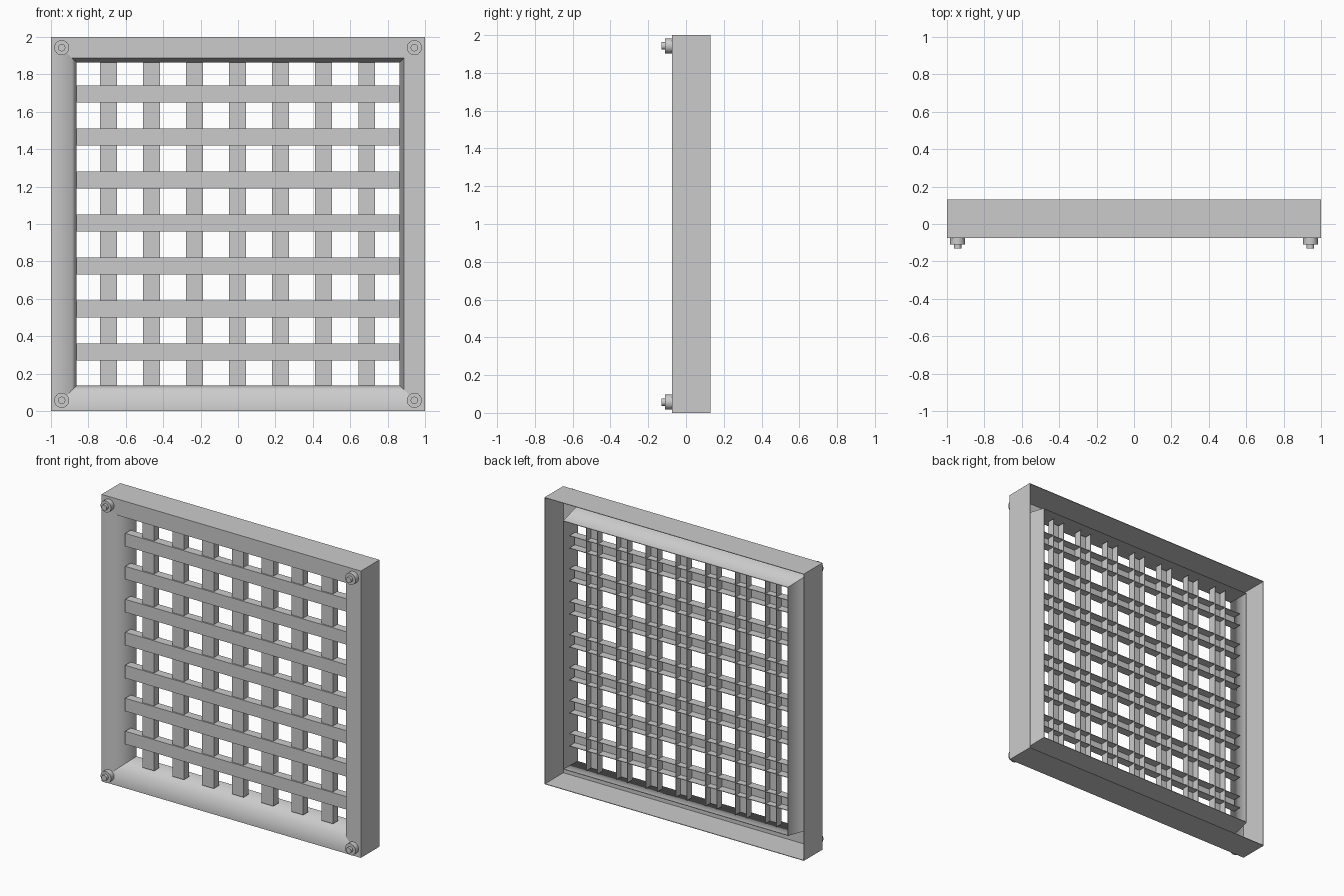
import bpy
import bmesh
import math
from mathutils import Matrix, Vector

cube = bpy.data.objects.get("Cube")
if cube:
    bpy.data.objects.remove(cube)

metal = bpy.data.materials.new("grey_metal")
colour = (0.6, 0.6, 0.6, 1)
metal.diffuse_color = colour
metal.use_nodes = True
metal.node_tree.nodes["Principled BSDF"].inputs["Base Color"].default_value = colour

FRONT, BACK, SHEET = -0.075, 0.13, 0.004


def finish(name, bm):
    bmesh.ops.recalc_face_normals(bm, faces=bm.faces)
    mesh = bpy.data.meshes.new(name)
    bm.to_mesh(mesh)
    bm.free()
    mesh.materials.append(metal)
    obj = bpy.data.objects.new(name, mesh)
    bpy.context.collection.objects.link(obj)
    return obj


# Folded sheet frame: outer wall, flat face and inner return, mitred at corners
def build_frame():
    profile = [  # inset from the outside, depth
        (0, BACK), (0, FRONT), (0.113, FRONT), (0.137, 0.115),
        (0.137 - SHEET, 0.115), (0.113 - SHEET, FRONT + SHEET),
        (SHEET, FRONT + SHEET), (SHEET, BACK),
    ]
    bottom, right, top, left = range(4)
    soft_folds = {2: (bottom, left), 5: (top, left)}
    bm = bmesh.new()
    corners = [(-1, -1), (1, -1), (1, 1), (-1, 1)]
    rings = [[bm.verts.new((sx * (1 - inset), y, 1 + sz * (1 - inset)))
              for sx, sz in corners] for inset, y in profile]
    for i, ring in enumerate(rings):
        following = rings[(i + 1) % len(rings)]
        for side in range(4):
            n = (side + 1) % 4
            face = bm.faces.new((ring[side], ring[n], following[n], following[side]))
            face.smooth = True
    for edge in bm.edges:
        edge.smooth = False
    for i, sides in soft_folds.items():
        for side in sides:
            ends = (rings[i][side], rings[i][(side + 1) % 4])
            bm.edges.get(ends).smooth = True
    return finish("frame", bm)


# Lattice bar: a channel with its open side to the back
def channel(name, centre, half_length, front, back, upright):
    w, t = 0.045, SHEET
    section = [(-w, back), (-w, front), (w, front), (w, back),
               (w - t, back), (w - t, front + t), (t - w, front + t), (t - w, back)]
    bm = bmesh.new()
    rings = []
    for end in (-half_length, half_length):
        rings.append([bm.verts.new((centre + a, y, 1 + end) if upright
                                   else (end, y, centre + a)) for a, y in section])
    for i in range(len(section)):
        j = (i + 1) % len(section)
        bm.faces.new((rings[0][i], rings[0][j], rings[1][j], rings[1][i]))
    for ring in rings:
        bm.faces.new(ring)
    return finish(name, bm)


# Corner fixing: a wide collar and a narrow stud
def bolt(name, x, z):
    bm = bmesh.new()
    for radius, tip in ((0.04, -0.11), (0.02, -0.13)):
        turn = Matrix.Rotation(math.pi / 2, 4, "X")
        place = Matrix.Translation(Vector((x, (FRONT + tip) / 2, z)))
        bmesh.ops.create_cone(bm, cap_ends=True, segments=24, radius1=radius,
                              radius2=radius, depth=FRONT - tip, matrix=place @ turn)
    obj = finish(name, bm)
    bpy.ops.object.select_all(action="DESELECT")
    obj.select_set(True)
    bpy.context.view_layer.objects.active = obj
    bpy.ops.object.shade_smooth_by_angle(angle=math.radians(35))


build_frame()
for i in range(7):
    offset = 0.23 * (i - 3)
    channel(f"horizontal_bar_{i + 1}", 1.005 + offset, 0.863, -0.01, 0.05, False)
    channel(f"vertical_bar_{i + 1}", offset - 0.002, 0.863, 0.0, 0.055, True)
for side, x in (("right", -0.943), ("left", 0.943)):
    for level, z in (("lower", 0.057), ("upper", 1.943)):
        bolt(f"{level}_{side}_bolt", x, z)
